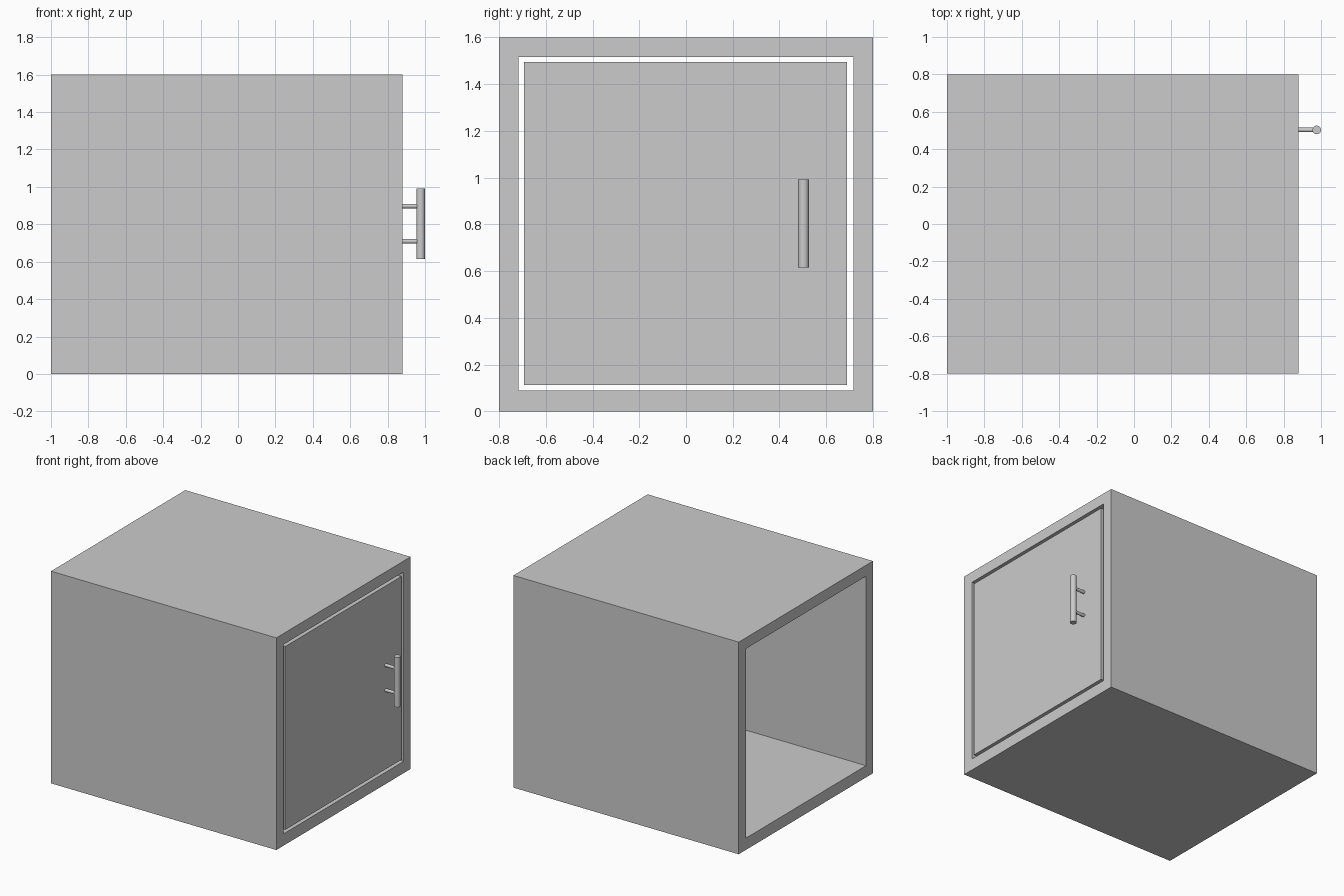
import bpy
import bmesh
from math import pi, radians

default = bpy.data.objects.get("Cube")
if default:
    bpy.data.objects.remove(default, do_unlink=True)

BACK, FACE = -1.0, 0.88      # x of the open end and of the door end
MID_Z = 0.803                # height of the opening's centre

grey = bpy.data.materials.new("light grey")
grey.use_nodes = True
colour = (0.6, 0.6, 0.6, 1)
grey.diffuse_color = colour
grey.node_tree.nodes["Principled BSDF"].inputs["Base Color"].default_value = colour


def cylinder(name, radius, length, location, rotation=(0, 0, 0)):
    bpy.ops.mesh.primitive_cylinder_add(vertices=32, radius=radius, depth=length,
                                        location=location, rotation=rotation)
    ob = bpy.context.object
    ob.name = name
    ob.data.materials.append(grey)
    bpy.ops.object.shade_smooth_by_angle(angle=radians(40))
    return ob


# Cabinet shell: a square tube running along x, open at both ends
def ring(bm, x, half_y, half_z, mid_z):
    corners = ((-1, -1), (1, -1), (1, 1), (-1, 1))
    return [bm.verts.new((x, half_y * a, mid_z + half_z * b)) for a, b in corners]


bm = bmesh.new()
outer = (0.8, 0.8, 0.8)
inner = (0.716, 0.714, MID_Z)
rings = [ring(bm, BACK, *outer), ring(bm, FACE, *outer),
         ring(bm, FACE, *inner), ring(bm, BACK, *inner)]
for i in range(4):
    here, there = rings[i], rings[(i + 1) % 4]
    for j in range(4):
        k = (j + 1) % 4
        bm.faces.new((here[j], here[k], there[k], there[j]))
bmesh.ops.recalc_face_normals(bm, faces=bm.faces)
mesh = bpy.data.meshes.new("cabinet_shell")
bm.to_mesh(mesh)
bm.free()
mesh.materials.append(grey)
shell = bpy.data.objects.new("cabinet_shell", mesh)
bpy.context.collection.objects.link(shell)

# Door: flush panel with a narrow gap all round
thickness = 0.08
bpy.ops.mesh.primitive_cube_add(size=1, location=(FACE - thickness / 2, -0.002, MID_Z))
door = bpy.context.object
door.name = "door"
door.scale = (thickness, 1.384, 1.382)
bpy.ops.object.transform_apply(location=False, rotation=False, scale=True)
door.data.materials.append(grey)

# Handle: upright bar on two posts
bar_x, bar_y = 0.977, 0.503
cylinder("handle_bar", 0.023, 0.376, (bar_x, bar_y, MID_Z))
for name, side in (("upper", 1), ("lower", -1)):
    cylinder(name + "_handle_post", 0.012, bar_x - FACE,
             ((bar_x + FACE) / 2, bar_y, MID_Z + 0.094 * side), (0, pi / 2, 0))
